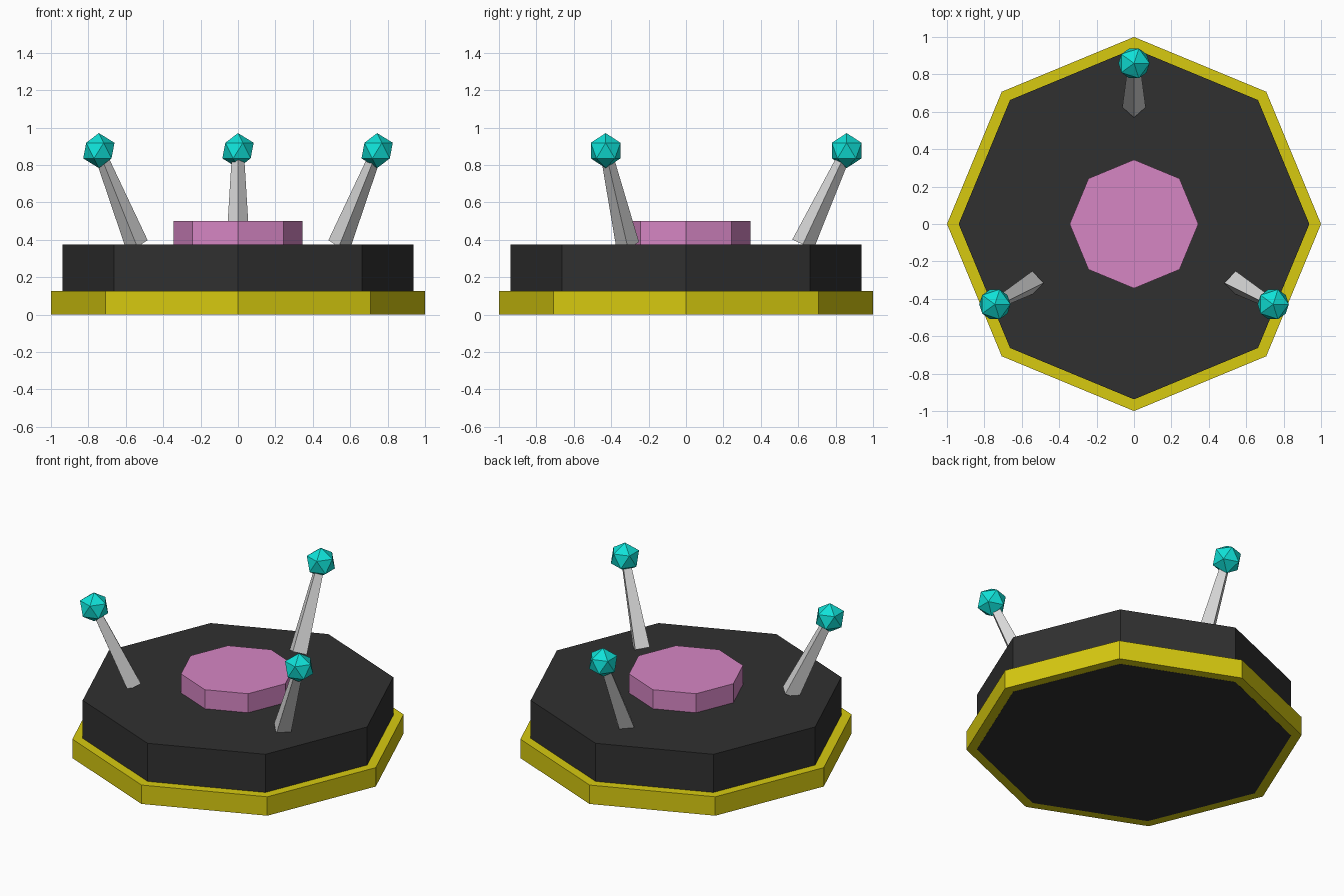
import bpy
import bmesh
import math
from mathutils import Vector, Matrix

if "Cube" in bpy.data.objects:
    bpy.data.objects.remove(bpy.data.objects["Cube"])


def material(name, rgb):
    m = bpy.data.materials.new(name)
    m.diffuse_color = (*rgb, 1.0)
    m.use_nodes = True
    m.node_tree.nodes["Principled BSDF"].inputs["Base Color"].default_value = m.diffuse_color
    return m


yellow = material("yellow", (0.68, 0.59, 0.005))
black = material("black", (0.03, 0.03, 0.03))
pink = material("pink", (0.67, 0.24, 0.55))
grey = material("light grey", (0.68, 0.68, 0.68))
teal = material("teal", (0.005, 0.75, 0.68))


def finish(bm, name, mat):
    mesh = bpy.data.meshes.new(name)
    bm.to_mesh(mesh)
    bm.free()
    mesh.materials.append(mat)
    obj = bpy.data.objects.new(name, mesh)
    bpy.context.collection.objects.link(obj)
    return obj


def tapered(name, mat, sides, start, end, r1, r2):
    """Flat-sided prism or frustum running from start to end."""
    start, end = Vector(start), Vector(end)
    axis = end - start
    turn = Vector((0, 0, 1)).rotation_difference(axis).to_matrix().to_4x4()
    bm = bmesh.new()
    bmesh.ops.create_cone(bm, cap_ends=True, segments=sides, radius1=r1,
                          radius2=r2, depth=axis.length,
                          matrix=Matrix.Translation((start + end) / 2) @ turn)
    return finish(bm, name, mat)


def ball(name, mat, centre, radius):
    bm = bmesh.new()
    bmesh.ops.create_icosphere(bm, subdivisions=1, radius=radius,
                               matrix=Matrix.Translation(centre))
    return finish(bm, name, mat)


# Stacked octagonal discs; the rim sits a hair above the body's underside
tapered("rim", yellow, 8, (0, 0, 0.001), (0, 0, 0.125), 1.0, 1.0)
tapered("body", black, 8, (0, 0, 0), (0, 0, 0.375), 0.9375, 0.9375)
tapered("centre_button", pink, 8, (0, 0, 0.375), (0, 0, 0.5), 0.344, 0.344)

# Three outward-leaning square stalks, each tipped with a faceted ball
for i, degrees in enumerate((90, 210, 330), 1):
    a = math.radians(degrees)
    out = Vector((math.cos(a), math.sin(a), 0))
    foot = out * 0.625 + Vector((0, 0, 0.375))
    tip = out * 0.859 + Vector((0, 0, 0.877))
    tapered(f"stalk_{i}", grey, 4, foot, tip, 0.0625, 0.03125)
    ball(f"stalk_ball_{i}", teal, tip, 0.0935)
